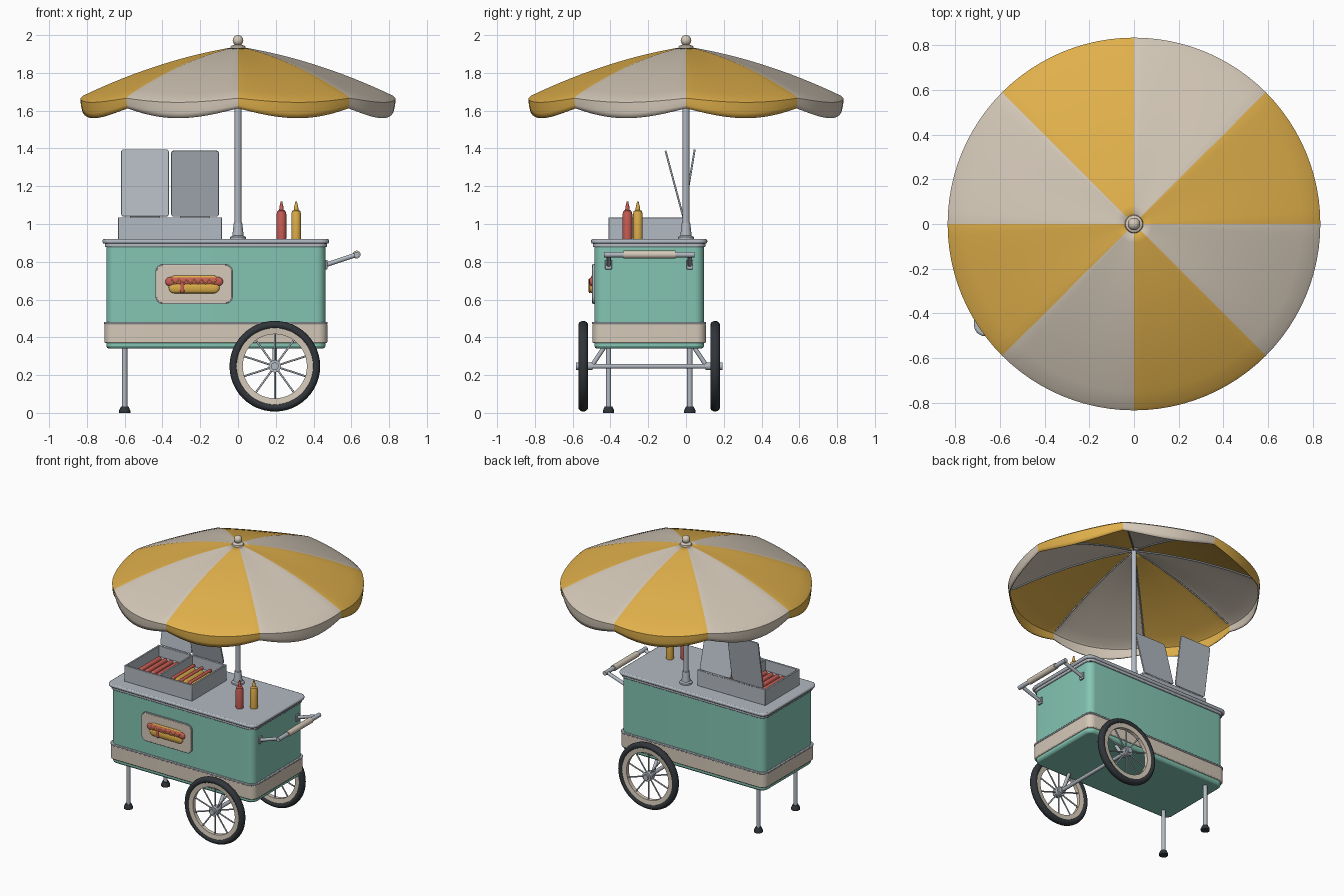
import bpy, bmesh
from math import pi, sin, cos, radians, atan2
from mathutils import Vector

if "Cube" in bpy.data.objects:
    bpy.data.objects.remove(bpy.data.objects["Cube"])


def material(name, rgb):
    m = bpy.data.materials.new(name)
    m.use_nodes = True
    m.diffuse_color = (*rgb, 1)
    m.node_tree.nodes["Principled BSDF"].inputs["Base Color"].default_value = (*rgb, 1)
    return m


MINT = material("mint paint", (0.23, 0.56, 0.45))
CREAM = material("cream", (0.66, 0.58, 0.48))
YELLOW = material("mustard yellow", (0.74, 0.43, 0.07))
STEEL = material("steel", (0.45, 0.49, 0.54))
RUBBER = material("dark rubber", (0.03, 0.036, 0.042))
RED = material("sausage red", (0.58, 0.11, 0.09))


def finish(name, bm, mats, loc=(0, 0, 0), rot=(0, 0, 0), scale=(1, 1, 1), bevel=0, fix=True):
    if fix:
        bmesh.ops.recalc_face_normals(bm, faces=bm.faces)
    me = bpy.data.meshes.new(name)
    bm.to_mesh(me)
    bm.free()
    me.shade_smooth()
    me.set_sharp_from_angle(angle=radians(35))
    for m in mats:
        me.materials.append(m)
    ob = bpy.data.objects.new(name, me)
    bpy.context.collection.objects.link(ob)
    ob.location, ob.rotation_euler, ob.scale = loc, rot, scale
    if bevel:
        mod = ob.modifiers.new("bevel", "BEVEL")
        mod.width, mod.segments, mod.limit_method = bevel, 2, "ANGLE"
    return ob


def slab(name, size, loc, mat, r=0, rot=(0, 0, 0), bevel=0):
    """Box with rounded corners in its local xy outline."""
    w, h, d = (s / 2 for s in size)
    bm = bmesh.new()
    steps = 6 if r else 0
    pts = []
    for k, (sx, sy) in enumerate([(1, 1), (-1, 1), (-1, -1), (1, -1)]):
        for i in range(steps + 1):
            a = pi / 2 * (k + (i / steps if steps else 0))
            pts.append((sx * (w - r) + r * cos(a), sy * (h - r) + r * sin(a), -d))
    base = bm.faces.new([bm.verts.new(p) for p in pts])
    top = bmesh.ops.extrude_face_region(bm, geom=[base], use_keep_orig=True)
    bmesh.ops.translate(bm, vec=(0, 0, 2 * d),
                        verts=[v for v in top["geom"] if isinstance(v, bmesh.types.BMVert)])
    return finish(name, bm, [mat], loc, rot, bevel=bevel)


def rod(name, p, q, r, mat, r2=None):
    p, q = Vector(p), Vector(q)
    bm = bmesh.new()
    bmesh.ops.create_cone(bm, cap_ends=True, segments=20, radius1=r,
                          radius2=r if r2 is None else r2, depth=(q - p).length)
    rot = (q - p).to_track_quat("Z", "Y").to_euler()
    return finish(name, bm, [mat], (p + q) / 2, rot)


def lathe(name, profile, mat, loc, rot=(0, 0, 0), scale=(1, 1, 1), closed=False, n=32):
    """Revolve (radius, height) points about local z."""
    bm = bmesh.new()
    rings = [[bm.verts.new((r * cos(2 * pi * j / n), r * sin(2 * pi * j / n), z))
              for j in range(n)] for r, z in profile]
    for i in range(len(rings) if closed else len(rings) - 1):
        a, b = rings[i], rings[(i + 1) % len(rings)]
        for j in range(n):
            bm.faces.new((a[j], b[j], b[(j + 1) % n], a[(j + 1) % n]))
    bmesh.ops.remove_doubles(bm, verts=bm.verts, dist=1e-5)
    if not closed:
        bmesh.ops.holes_fill(bm, edges=[e for e in bm.edges if e.is_boundary])
    return finish(name, bm, [mat], loc, rot, scale)


def capsule(name, length, r, mat, loc, rot, scale=(1, 1, 1)):
    arc = [(r * cos(a), r * sin(a)) for a in (pi / 2 * i / 5 for i in range(6))]
    h = length / 2 - r
    prof = [(x, -h - z) for x, z in reversed(arc)] + [(x, h + z) for x, z in arc]
    return lathe(name, prof, mat, loc, rot, scale, n=16)


def wire(name, pts, r, mat):
    cu = bpy.data.curves.new(name, "CURVE")
    cu.dimensions, cu.bevel_depth, cu.bevel_resolution, cu.use_fill_caps = "3D", r, 1, True
    sp = cu.splines.new("POLY")
    sp.points.add(len(pts) - 1)
    for s, p in zip(sp.points, pts):
        s.co = (*p, 1)
    cu.materials.append(mat)
    bpy.context.collection.objects.link(bpy.data.objects.new(name, cu))


# Cart body, stripe, trims and counter
CX, CY = -0.117, -0.195


def layer(name, w, h, z0, z1, mat, bevel):
    slab(name, (w, h, z1 - z0), (CX, CY, (z0 + z1) / 2), mat, 0.05, bevel=bevel)


layer("cart_body", 1.16, 0.58, 0.34, 0.89, MINT, 0.015)
layer("cream_stripe", 1.18, 0.6, 0.37, 0.472, CREAM, 0.006)
layer("stripe_trim", 1.184, 0.604, 0.47, 0.482, STEEL, 0.003)
layer("counter_trim", 1.175, 0.595, 0.877, 0.9, STEEL, 0.004)
layer("counter_top", 1.2, 0.615, 0.896, 0.92, STEEL, 0.008)

# Front legs
for side, y in (("right", -0.41), ("left", 0.02)):
    rod("leg_" + side, (-0.6, y, 0.02), (-0.6, y, 0.36), 0.014, STEEL)
    lathe("foot_" + side, [(0, 0), (0.03, 0), (0.03, 0.012), (0.02, 0.034), (0, 0.034)],
          RUBBER, (-0.6, y, 0))

# Wheels, axle and struts
WX, WZ = 0.195, 0.247
rod("axle", (WX, -0.56, WZ), (WX, 0.17, WZ), 0.013, STEEL)
for side, s in (("front", -1), ("back", 1)):
    y = CY + s * 0.349
    turn = (pi / 2, 0, 0)
    tyre = [(0.218 + 0.022 * cos(a), 0.026 * sin(a)) for a in (2 * pi * i / 14 for i in range(14))]
    lathe("tyre_" + side, tyre, RUBBER, (WX, y, WZ), turn, closed=True, n=48)
    rim = [(0.17, -0.014), (0.203, -0.018), (0.203, 0.018), (0.17, 0.014)]
    lathe("rim_" + side, rim, CREAM, (WX, y, WZ), turn, closed=True, n=48)
    rod("hub_" + side, (WX, y - 0.025, WZ), (WX, y + 0.025, WZ), 0.033, STEEL)
    rod("hub_cap_" + side, (WX, y - s * 0.05, WZ), (WX, y + s * 0.038, WZ), 0.02, STEEL)
    for i in range(10):
        a = pi / 2 + 2 * pi * i / 10
        rod("spoke_" + side, (WX, y, WZ), (WX + 0.175 * cos(a), y, WZ + 0.175 * sin(a)), 0.005, STEEL)
    rod("strut_" + side, (WX, CY + s * 0.305, WZ), (WX, CY + s * 0.24, 0.345), 0.012, STEEL)

# Push handle
for y in (-0.41, 0.02):
    rod("handle_arm", (0.46, y, 0.782), (0.628, y, 0.838), 0.012, STEEL)
    slab("handle_mount", (0.012, 0.035, 0.05), (0.468, y, 0.785), STEEL, bevel=0.003)
rod("handle_bar", (0.628, -0.435, 0.838), (0.628, 0.045, 0.838), 0.015, STEEL)
rod("handle_grip", (0.628, -0.33, 0.838), (0.628, -0.055, 0.838), 0.021, CREAM)

# Food warmer with two compartments
slab("warmer_floor", (0.545, 0.39, 0.04), (-0.36, -0.21, 0.938), STEEL)
for y in (-0.403, -0.017):
    slab("warmer_wall", (0.55, 0.014, 0.117), (-0.36, y, 0.977), STEEL, bevel=0.003)
for x in (-0.628, -0.36, -0.092):
    slab("warmer_side", (0.014, 0.39, 0.117), (x, -0.21, 0.976), STEEL, bevel=0.003)
for side, x, tilt in (("right", -0.4925, -9.5), ("left", -0.2275, 15)):
    a = radians(90 + tilt)
    centre = (x, -0.014 + 0.185 * cos(a), 1.035 + 0.185 * sin(a))
    slab("warmer_lid_" + side, (0.253, 0.36, 0.01), centre, STEEL, 0.015, (a, 0, 0), 0.002)
    rod("lid_hinge", (x - 0.08, -0.014, 1.035), (x + 0.08, -0.014, 1.035), 0.006, STEEL)
for i in range(4):
    x = -0.565 + 0.048 * i
    capsule("sausage", 0.24, 0.017, RED, (x, -0.21, 0.985), (pi / 2, 0, 0))
for i in range(3):
    x = -0.295 + 0.067 * i
    capsule("bun", 0.24, 0.03, YELLOW, (x, -0.21, 0.975), (pi / 2, 0, 0))
    capsule("bun_sausage", 0.26, 0.012, RED, (x, -0.21, 1.003), (pi / 2, 0, 0))

# Sauce bottles
bottle = [(0, 0), (0.025, 0), (0.026, 0.01), (0.026, 0.13), (0.022, 0.148), (0.012, 0.155),
          (0.011, 0.168), (0.004, 0.2), (0, 0.2)]
lathe("red_sauce_bottle", bottle, RED, (0.23, -0.31, 0.92))
lathe("yellow_sauce_bottle", bottle, YELLOW, (0.308, -0.255, 0.92))

# Front plaque with a relief snack
front = (pi / 2, 0, 0)
slab("plaque_edge", (0.41, 0.212, 0.012), (-0.232, -0.488, 0.682), STEEL, 0.04, front)
slab("plaque", (0.4, 0.202, 0.016), (-0.232, -0.489, 0.682), CREAM, 0.037, front, 0.002)
along = (0, pi / 2, 0)
capsule("plaque_bun_back", 0.26, 0.03, YELLOW, (-0.232, -0.497, 0.698), along, (1, 0.3, 1))
capsule("plaque_bun_front", 0.27, 0.031, YELLOW, (-0.232, -0.497, 0.664), along, (1, 0.5, 1))
capsule("plaque_sausage", 0.305, 0.024, RED, (-0.232, -0.498, 0.695), along, (1, 0.6, 1))
capsule("plaque_drip", 0.06, 0.011, RED, (-0.295, -0.509, 0.664), (0, 0, 0), (1, 0.6, 1))
wire("plaque_zigzag", [(-0.352 + 0.02 * i, -0.511, 0.695 + 0.013 * (-1) ** i) for i in range(13)],
     0.004, YELLOW)

# Umbrella pole, collar and finial
rod("pole", (0, 0, 0.91), (0, 0, 1.94), 0.018, STEEL)
lathe("pole_collar", [(0, 0), (0.042, 0), (0.042, 0.014), (0.03, 0.02), (0.022, 0.09), (0, 0.09)],
      STEEL, (0, 0, 0.918))
lathe("finial_collar", [(0, 0), (0.042, 0), (0.038, 0.012), (0.018, 0.02), (0, 0.02)],
      CREAM, (0, 0, 1.93))
lathe("finial_ball", [(0.028 * sin(pi * i / 12), -0.028 * cos(pi * i / 12)) for i in range(13)],
      CREAM, (0, 0, 1.972))

# Canopy of eight sagging panels with a scalloped valance
R, N = 0.835, 96


def canopy_z(t, sag=0):
    return 1.94 - 0.131 * t - 0.137 * t * t - 0.022 * sag * t


bm = bmesh.new()
rings = []
for k in range(17):
    ring = []
    for j in range(N):
        a = 2 * pi * j / N
        sag = abs(sin(4 * a))
        t = min(0.02 + 0.08 * k, 0.985)
        r, z = R * t, canopy_z(t, sag)
        if k > 12:
            f = (k - 13) / 3
            edge = canopy_z(1, sag) - 0.006
            r, z = R - 0.008 * f * f, edge + (1.612 - 0.052 * sag - edge) * f
        ring.append(bm.verts.new((r * cos(a), r * sin(a), z)))
    rings.append(ring)
for a, b in zip(rings, rings[1:]):
    for j in range(N):
        face = bm.faces.new((a[j], b[j], b[(j + 1) % N], a[(j + 1) % N]))
        face.material_index = (j * 8 // N) % 2
canopy = finish("umbrella_canopy", bm, [YELLOW, CREAM], fix=False)
thick = canopy.modifiers.new("thickness", "SOLIDIFY")
thick.thickness, thick.offset = 0.006, -1

# Ribs under the seams
for i in range(8):
    a = pi / 4 * i
    wire("umbrella_rib", [(R * t * cos(a), R * t * sin(a), canopy_z(t) - 0.012)
                          for t in (0.02, 0.25, 0.5, 0.75, 0.97)], 0.005, STEEL)
